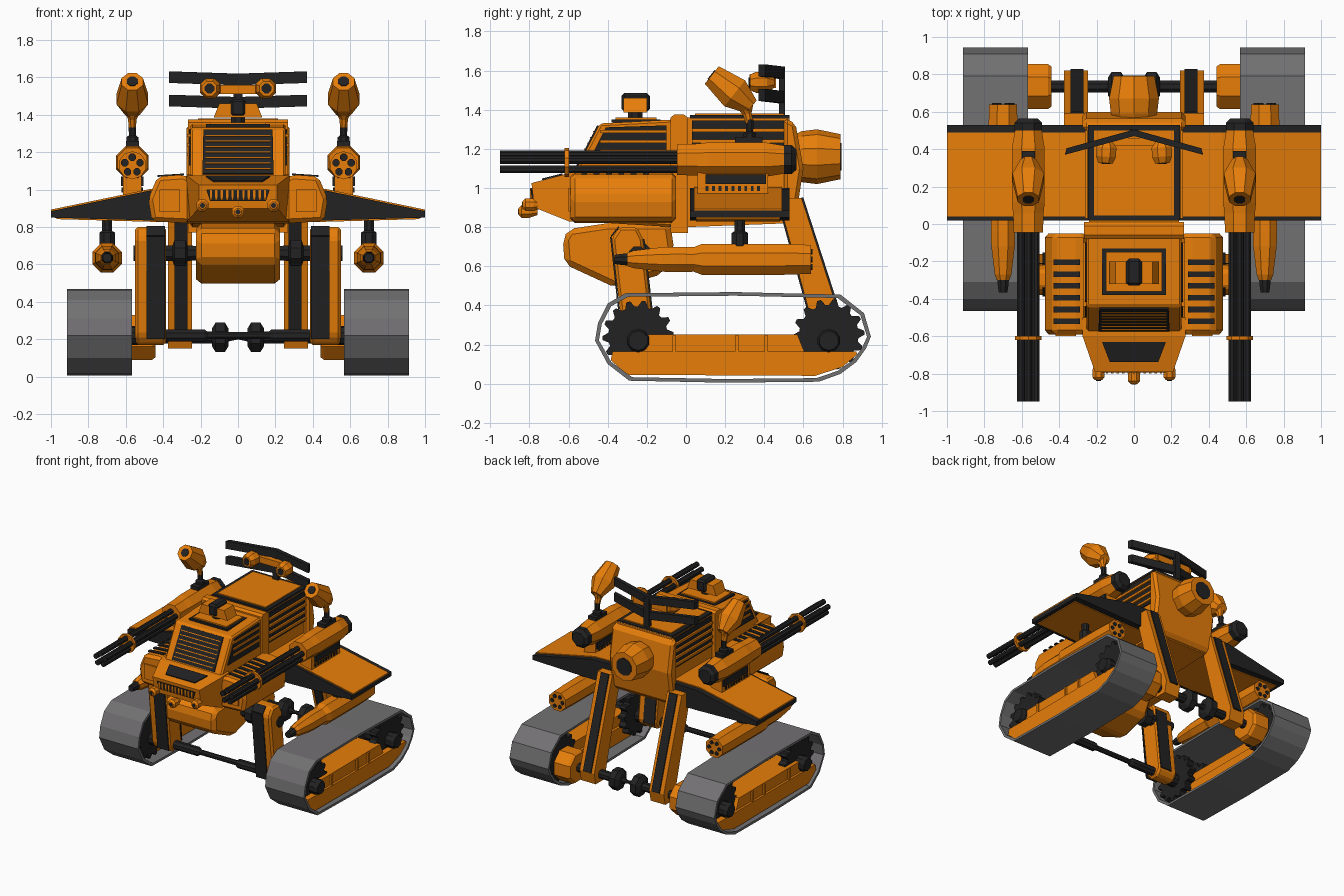
import bpy, bmesh, math
from mathutils import Vector

if "Cube" in bpy.data.objects:
    bpy.data.objects.remove(bpy.data.objects["Cube"])


def mat(name, c):
    m = bpy.data.materials.new(name)
    m.diffuse_color = (*c, 1)
    m.use_nodes = True
    m.node_tree.nodes["Principled BSDF"].inputs["Base Color"].default_value = m.diffuse_color
    return m


ORANGE = mat("orange paint", (0.83, 0.216, 0.003))
DARK = mat("black metal", (0.016, 0.016, 0.017))
GREY = mat("track grey", (0.17, 0.165, 0.17))


def finish(name, bm, m, mirror=False, bevel=0):
    bmesh.ops.recalc_face_normals(bm, faces=bm.faces)
    me = bpy.data.meshes.new(name)
    bm.to_mesh(me)
    bm.free()
    me.materials.append(m)
    ob = bpy.data.objects.new(name, me)
    bpy.context.collection.objects.link(ob)
    if bevel:
        b = ob.modifiers.new("bevel", 'BEVEL')
        b.width, b.segments = bevel, 1
    if mirror:
        ob.modifiers.new("mirror", 'MIRROR')
    return ob


def extrude(name, pts, vec, m, **k):
    """Polygon in 3D swept along a vector."""
    bm, vec = bmesh.new(), Vector(vec)
    a = [bm.verts.new(p) for p in pts]
    b = [bm.verts.new(Vector(p) + vec) for p in pts]
    bm.faces.new(a)
    bm.faces.new(b)
    for i in range(len(a)):
        j = (i + 1) % len(a)
        bm.faces.new((a[i], a[j], b[j], b[i]))
    return finish(name, bm, m, **k)


def side(name, yz, x0, x1, m, **k):
    return extrude(name, [(x0, y, z) for y, z in yz], (x1 - x0, 0, 0), m, **k)


def front(name, xz, y0, y1, m, **k):
    return extrude(name, [(x, y0, z) for x, z in xz], (0, y1 - y0, 0), m, **k)


def box(name, x0, x1, y0, y1, z0, z1, m, **k):
    return side(name, [(y0, z0), (y1, z0), (y1, z1), (y0, z1)], x0, x1, m, **k)


def lathe(name, start, direction, rings, m, n=8, **k):
    """Faceted body of rings (distance, radius) along a direction."""
    bm, start = bmesh.new(), Vector(start)
    q = Vector(direction).to_track_quat('Z', 'Y')
    loops = []
    for d, r in rings:
        ang = [(i + .5) * math.tau / n for i in range(n)]
        loops.append([bm.verts.new(start + q @ Vector((r * math.cos(a), r * math.sin(a), d))) for a in ang])
    for a, b in zip(loops, loops[1:]):
        for i in range(n):
            j = (i + 1) % n
            bm.faces.new((a[i], a[j], b[j], b[i]))
    bm.faces.new(loops[0])
    bm.faces.new(loops[-1])
    return finish(name, bm, m, **k)


X, Y, Z = (1, 0, 0), (0, 1, 0), (0, 0, 1)
M = dict(mirror=True)

# Track belts: thin closed loops
outline = [(-.31, .462), (-.40, .41), (-.45, .31), (-.465, .22), (-.40, .10), (-.29, .015), (.2, .005),
           (.68, .01), (.79, .05), (.87, .11), (.92, .18), (.945, .24), (.91, .36), (.79, .455), (.25, .468)]
bm = bmesh.new()
loops = []
for x, s, t in ((.567, 1, 1), (.914, 1, 1), (.914, .972, .92), (.567, .972, .92)):
    loops.append([bm.verts.new((x, .24 + (y - .24) * s, .238 + (z - .238) * t)) for y, z in outline])
for k in range(4):
    a, b = loops[k], loops[(k + 1) % 4]
    for i in range(len(a)):
        j = (i + 1) % len(a)
        bm.faces.new((a[i], a[j], b[j], b[i]))
finish("track_belt", bm, GREY, mirror=True)

# Track frames, toothed wheels and hubs
side("track_frame_rail", [(-.385, .12), (-.3, .045), (.66, .04), (.8, .085), (.875, .15), (.87, .165), (-.375, .165)],
     .65, .89, ORANGE, **M)
side("track_frame_block", [(-.24, .15), (.61, .15), (.57, .25), (-.2, .25)], .67, .872, ORANGE, **M)
for y in (-.07, .25, .4):
    box("frame_rib", .865, .885, y, y + .02, .16, .245, ORANGE, **M)
for cy, cz in ((-.245, .243), (.73, .25)):
    teeth = []
    for i in range(56):
        a, r = i * math.tau / 56, .182 if i % 4 < 2 else .152
        teeth.append((cy + r * math.cos(a), cz + r * math.sin(a)))
    side("drive_wheel_inner", teeth, .595, .65, DARK, **M)
    side("drive_wheel_outer", teeth, .78, .84, DARK, **M)
    lathe("wheel_hub", (.5, cy, .22), X, [(0, .05), (.39, .06), (.415, .05)], DARK, 10, **M)

# Axles, gearboxes
lathe("rear_axle", (-.5, .735, .21), X, [(0, .035), (.4, .035), (.5, .012), (.6, .035), (1, .035)], DARK)
lathe("axle_joint", (.05, .735, .21), X, [(0, .05), (.02, .085), (.07, .085), (.09, .05)], DARK, **M)
lathe("gearbox", (.44, .735, .21), X, [(0, .115), (.02, .13), (.14, .13)], ORANGE, **M)
lathe("front_axle", (-.5, -.245, .22), X, [(0, .035), (.32, .035), (.34, .02), (.66, .02), (.68, .035), (1, .035)], DARK)

# Legs with dark strips on their faces
side("front_leg", [(-.38, .74), (-.34, .8), (-.25, .8), (-.22, .74), (-.16, .22), (-.2, .17), (-.28, .17), (-.32, .22)],
     .385, .55, ORANGE, bevel=.015, **M)
extrude("front_leg_strip", [(.39, -.38, .75), (.49, -.38, .75), (.49, -.32, .2), (.39, -.32, .2)], (0, -.008, 0), DARK, **M)
extrude("front_leg_top_strip", [(.39, -.38, .75), (.49, -.38, .75), (.49, -.34, .8), (.39, -.34, .8)], (0, -.005, .005), DARK, **M)
extrude("front_leg_back_strip", [(.39, -.22, .74), (.49, -.22, .74), (.49, -.16, .22), (.39, -.16, .22)], (0, .008, 0), DARK, **M)
side("rear_leg", [(.47, .95), (.59, .95), (.82, .24), (.8, .15), (.7, .15), (.67, .22)], .245, .375, ORANGE, **M)
extrude("rear_leg_strip", [(.27, .59, .95), (.34, .59, .95), (.34, .82, .24), (.27, .82, .24)], (0, .009, .003), DARK, **M)
extrude("rear_leg_front_strip", [(.27, .47, .95), (.34, .47, .95), (.34, .67, .22), (.27, .67, .22)], (0, -.009, 0), DARK, **M)

# Chin turret and its pivot to the front legs
side("chin", [(-.6, .79), (-.63, .74), (-.62, .61), (-.36, .49), (-.12, .56), (-.06, .68), (-.08, .82), (-.4, .82)],
     -.225, .225, ORANGE, bevel=.04)
lathe("chin_pivot", (.2, -.25, .66), X, [(0, .04), (.07, .045), (.08, .075), (.14, .075), (.15, .045), (.36, .045)], DARK, **M)

# Hull: cab, ring frame, rear box, collar, engine
side("cab", [(-.58, 1.06), (-.44, 1.33), (-.06, 1.35), (-.06, .8), (-.55, .83)], -.255, .255, ORANGE, bevel=.012)
side("ring_frame", [(-.08, .77), (.01, .77), (.01, 1.36), (-.01, 1.375), (-.06, 1.375), (-.08, 1.36)], -.268, .268, ORANGE)
side("rear_box", [(0, .8), (.53, .82), (.53, 1.365), (0, 1.36)], -.24, .24, ORANGE)
side("rear_collar", [(.5, .82), (.56, .84), (.6, 1.1), (.56, 1.33), (.5, 1.36)], -.275, .275, ORANGE, bevel=.02)
box("roof_trim", -.245, .245, .02, .53, 1.355, 1.372, DARK)
box("roof_panel", -.215, .215, .045, .5, 1.36, 1.38, ORANGE)
lathe("engine", (0, .55, 1.16), Y, [(0, .11), (.04, .13), (.12, .14), (.24, .115)], ORANGE, 10)
lathe("engine_nozzle", (0, .785, 1.16), Y, [(0, .07), (.009, .07)], DARK, 10)

# Windscreen with slats, following the cab slope
sl = Vector((0, .14, .27))
nrm = Vector((0, -.27, .14)).normalized()
base = Vector((0, -.58, 1.06))


def slope_plate(name, w0, w1, t0, t1, off, thick, m):
    p0, p1 = base + sl * t0 + nrm * off, base + sl * t1 + nrm * off
    ux = Vector(X)
    extrude(name, [p0 - ux * w0, p0 + ux * w0, p1 + ux * w1, p1 - ux * w1], nrm * thick, m)


slope_plate("windscreen", .19, .185, .08, .95, 0, .008, DARK)
for i in range(7):
    slope_plate("windscreen_slat", .175, .175, .16 + i * .11, .18 + i * .11, .006, .006, ORANGE)

# Side windows with slats
extrude("cab_side_window", [(.255, -.5, 1.13), (.255, -.41, 1.31), (.255, -.1, 1.32), (.255, -.1, 1.13)], (.008, 0, 0), DARK, **M)
for z in (1.18, 1.23, 1.28):
    box("cab_window_slat", .25, .272, -.44, -.1, z, z + .016, ORANGE, **M)
box("box_side_window", .235, .248, .03, .5, 1.1, 1.345, DARK, **M)
for i in range(4):
    box("box_window_slat", .24, .262, .03, .5, 1.12 + i * .055, 1.138 + i * .055, ORANGE, **M)

# Roof hatch on the cab
box("hatch_frame", -.17, .17, -.38, -.13, 1.335, 1.35, DARK)
box("hatch_lid", -.15, .15, -.36, -.15, 1.34, 1.36, ORANGE)
lathe("hatch_neck", (0, -.26, 1.35), Z, [(0, .04), (.05, .04)], DARK)
front("hatch_light", [(-.13, 1.385), (.13, 1.385), (.1, 1.46), (-.1, 1.46)], -.32, -.2, ORANGE)
box("hatch_lens", -.042, .042, -.33, -.185, 1.39, 1.485, DARK, bevel=.015)

# Nose with hood plate, grille and three lamps
nose = side("nose", [(-.5, 1.08), (-.6, 1.075), (-.79, 1.025), (-.775, .9), (-.6, .83), (-.5, .82)], -.275, .275, ORANGE)
for v in nose.data.vertices:
    if v.co.y < -.7:
        v.co.x *= .76
extrude("hood_plate", [(-.17, -.63, 1.067), (.17, -.63, 1.067), (.13, -.735, 1.04), (-.13, -.735, 1.04)], (0, -.002, .008), DARK)
extrude("grille", [(-.17, -.787, 1.0), (.17, -.787, 1.0), (.15, -.78, .94), (-.15, -.78, .94)], (0, -.008, 0), DARK)
for i in range(11):
    x = -.145 + i * .029
    box("grille_bar", x - .006, x + .006, -.798, -.78, .945, .998, ORANGE)
for x, y, z in ((-.19, -.74, .915), (.19, -.74, .915), (0, -.76, .88)):
    lathe("nose_lamp", (x, y, z), (0, -1, 0), [(0, .02), (.04, .035), (.08, .035), (.095, .02)], ORANGE)
    lathe("nose_lens", (x, y - .093, z), (0, -1, 0), [(0, .014), (.006, .014)], DARK)

# Side pods with louvres
front("side_pod", [(.25, .82), (.46, .83), (.48, .95), (.43, 1.07), (.29, 1.08), (.25, 1.06)], -.59, -.05, ORANGE, bevel=.025, **M)
box("pod_panel", .31, .42, -.6, -.58, .88, 1.0, ORANGE, **M)
for i in range(6):
    y = -.19 - i * .063
    extrude("pod_louvre", [(.29, y, 1.077), (.43, y, 1.068), (.43, y - .03, 1.068), (.29, y - .03, 1.077)], (0, 0, .009), DARK, **M)

# Wings: dark core with orange skins
front("wing_core", [(.24, 1.0), (.47, .995), (1, .885), (1, .85), (.47, .835), (.24, .835)], .02, .53, DARK, **M)
front("wing_top", [(.24, 1.0), (.47, .995), (1, .885), (1, .893), (.47, 1.003), (.24, 1.008)], .04, .49, ORANGE, **M)
front("wing_underside", [(.24, .835), (.47, .835), (.97, .849), (.97, .842), (.47, .828), (.24, .828)], .05, .48, ORANGE, **M)

# Underwing pods
lathe("wing_pylon", (.7, .275, .68), Z, [(0, .045), (.09, .045), (.1, .028), (.18, .028)], DARK, **M)
lathe("wing_pod", (.7, -.3, .635), Y, [(0, .036), (.03, .048), (.18, .068), (.26, .07), (.34, .068), (.38, .085), (.8, .085),
                                      (.94, .08)], ORANGE, **M)
lathe("wing_pod_tip", (.7, -.365, .635), Y, [(0, .025), (.03, .03), (.08, .035)], DARK, **M)
for i in range(6):
    a = i * math.tau / 6
    lathe("pod_exhaust", (.7 + .045 * math.cos(a), .63, .635 + .045 * math.sin(a)), Y, [(0, .016), (.016, .016)], DARK, **M)

# Rotary guns on mounts
GX, GZ = .565, 1.13
for i in range(5):
    a = i * math.tau / 5 + math.pi / 2
    lathe("gun_barrel", (GX + .043 * math.cos(a), -.95, GZ + .043 * math.sin(a)), Y, [(0, .021), (.95, .021)], DARK, 8, **M)
lathe("barrel_clamp", (GX, -.62, GZ), Y, [(0, .075), (.022, .075)], ORANGE, 10, **M)
lathe("gun_body", (GX, -.045, GZ + .015), Y, [(0, .085), (.1, .088), (.16, .095), (.45, .095), (.56, .075)], ORANGE, **M)
lathe("gun_cap", (GX, .5, GZ + .015), Y, [(0, .08), (.04, .08), (.065, .055)], DARK, **M)
box("gun_mount", .515, .615, .06, .42, .95, 1.08, ORANGE, **M)
box("mount_vent", .505, .625, .1, .41, 1.02, 1.07, DARK, **M)
for i in range(9):
    box("mount_slot", .508, .622, .1 + i * .033, .115 + i * .033, .985, 1.01, DARK, **M)

# Horn lamps above the guns
box("horn_base", GX - .035, GX + .035, .25, .39, 1.22, 1.26, DARK, **M)
lathe("horn_stem", (GX, .325, 1.24), Z, [(0, .035), (.04, .035), (.05, .02), (.11, .022)], DARK, **M)
lathe("horn_neck", (GX, .325, 1.33), (0, -.03, .12), [(0, .02), (.05, .025), (.1, .05)], ORANGE, **M)
hd = Vector((0, -.2, .16)).normalized()
hs = Vector((GX, .335, 1.415))
lathe("horn", hs, hd, [(0, .045), (.11, .092), (.26, .062)], ORANGE, **M)
lathe("horn_lens", hs + hd * .258, hd, [(0, .032), (.007, .032)], DARK, **M)

# Rear antenna: two swept bars, post and lamps
for z in (1.445, 1.57):
    extrude("antenna_bar", [(0, .47, z - .012), (0, .505, z - .012), (.36, .405, z), (.37, .37, z)], (0, 0, .062), DARK, **M)
box("antenna_post", -.025, .025, .475, .505, 1.36, 1.6, DARK)
box("lamp_bracket", -.15, .15, .42, .46, 1.51, 1.56, ORANGE)
lathe("roof_lamp", (.145, .45, 1.54), (.06, -1, 0), [(0, .03), (.04, .058), (.09, .058), (.125, .042)], ORANGE, **M)
lathe("roof_lens", (.1523, .327, 1.54), (.06, -1, 0), [(0, .028), (.006, .028)], DARK, **M)
